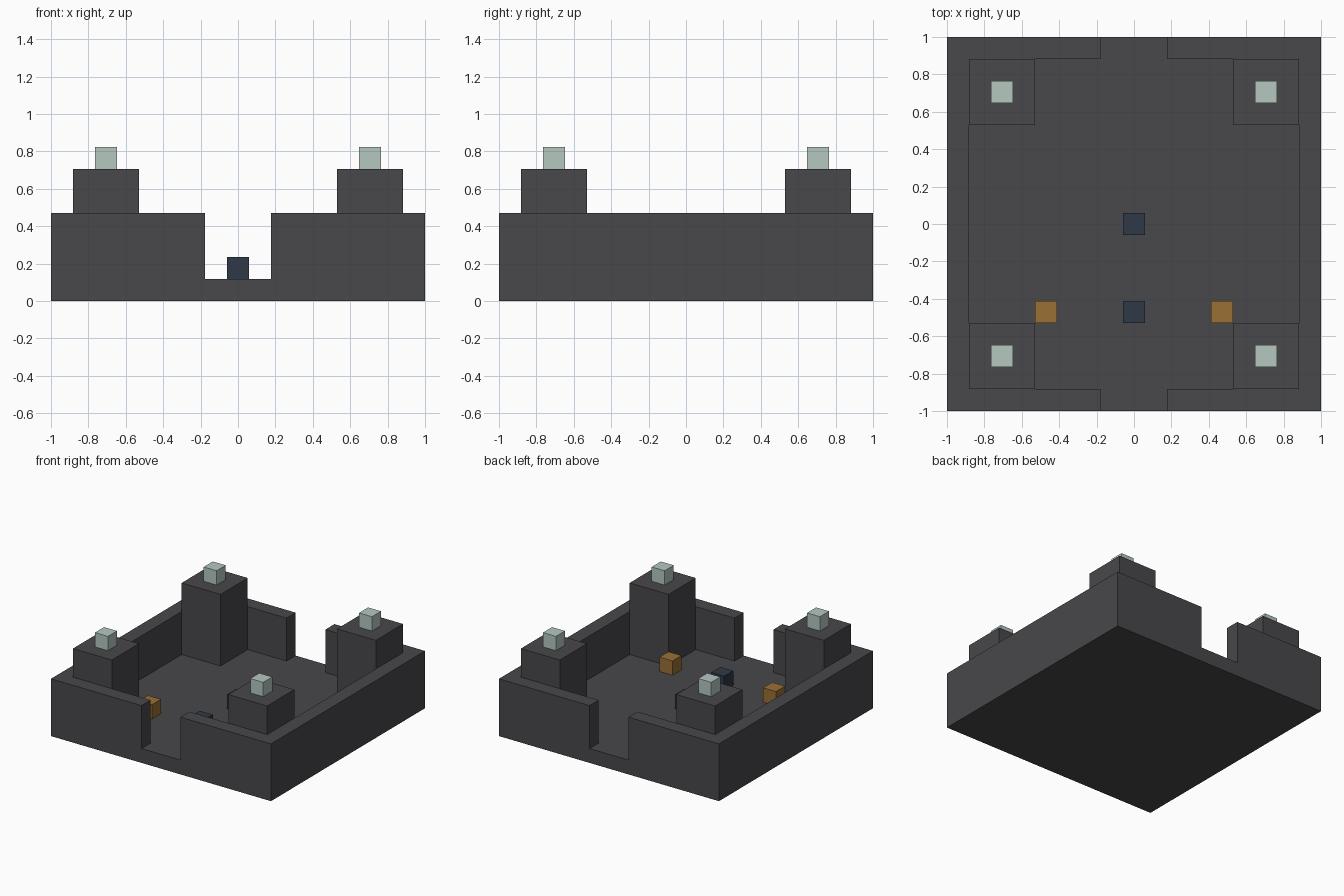
import bpy
import bmesh

cube = bpy.data.objects.get("Cube")
if cube:
    bpy.data.objects.remove(cube, do_unlink=True)

U = 2 / 17  # building block size; the courtyard is 17 blocks wide


def material(name, rgb):
    mat = bpy.data.materials.new(name)
    mat.use_nodes = True
    mat.diffuse_color = (*rgb, 1)
    mat.node_tree.nodes["Principled BSDF"].inputs["Base Color"].default_value = (*rgb, 1)
    return mat


stone = material("dark stone", (0.065, 0.063, 0.07))
mint = material("pale mint", (0.46, 0.58, 0.53))
amber = material("amber", (0.32, 0.16, 0.035))
navy = material("dark navy", (0.028, 0.041, 0.062))


def prism(name, outline, bottom, top, mat):
    """Extrude an anticlockwise outline, in blocks, from bottom to top."""
    bm = bmesh.new()
    face = bm.faces.new([bm.verts.new((x * U, y * U, bottom * U)) for x, y in outline])
    side = bmesh.ops.extrude_face_region(bm, geom=[face], use_keep_orig=True)
    verts = [v for v in side["geom"] if isinstance(v, bmesh.types.BMVert)]
    bmesh.ops.translate(bm, verts=verts, vec=(0, 0, (top - bottom) * U))
    bmesh.ops.recalc_face_normals(bm, faces=bm.faces)
    mesh = bpy.data.meshes.new(name)
    bm.to_mesh(mesh)
    bm.free()
    mesh.materials.append(mat)
    obj = bpy.data.objects.new(name, mesh)
    bpy.context.collection.objects.link(obj)
    return obj


def block(name, x, y, width, bottom, top, mat):
    h = width / 2
    outline = [(x - h, y - h), (x + h, y - h), (x + h, y + h), (x - h, y + h)]
    return prism(name, outline, bottom, top, mat)


# Floor slab
block("floor", 0, 0, 17, 0, 1, stone)

# Two C-shaped wall halves, leaving a gateway at the front and back
half_wall = [(1.5, -8.5), (8.5, -8.5), (8.5, 8.5), (1.5, 8.5),
             (1.5, 7.5), (7.5, 7.5), (7.5, -7.5), (1.5, -7.5)]
for side, s in (("left", 1), ("right", -1)):
    prism(f"{side}_wall", [(s * x, y) for x, y in half_wall], 1, 4, stone)

    # Corner towers with lamps on top
    for end, e in (("front", -1), ("back", 1)):
        block(f"{end}_{side}_tower", s * 6, e * 6, 3, 1, 6, stone)
        block(f"{end}_{side}_lamp", s * 6, e * 6, 1, 6, 7, mint)

    # Amber block inside the front of the courtyard
    block(f"{side}_amber_block", s * 4, -4, 1, 1, 2, amber)

# Dark blocks on the centre line
block("centre_block", 0, 0, 1, 1, 2, navy)
block("gate_block", 0, -4, 1, 1, 2, navy)
